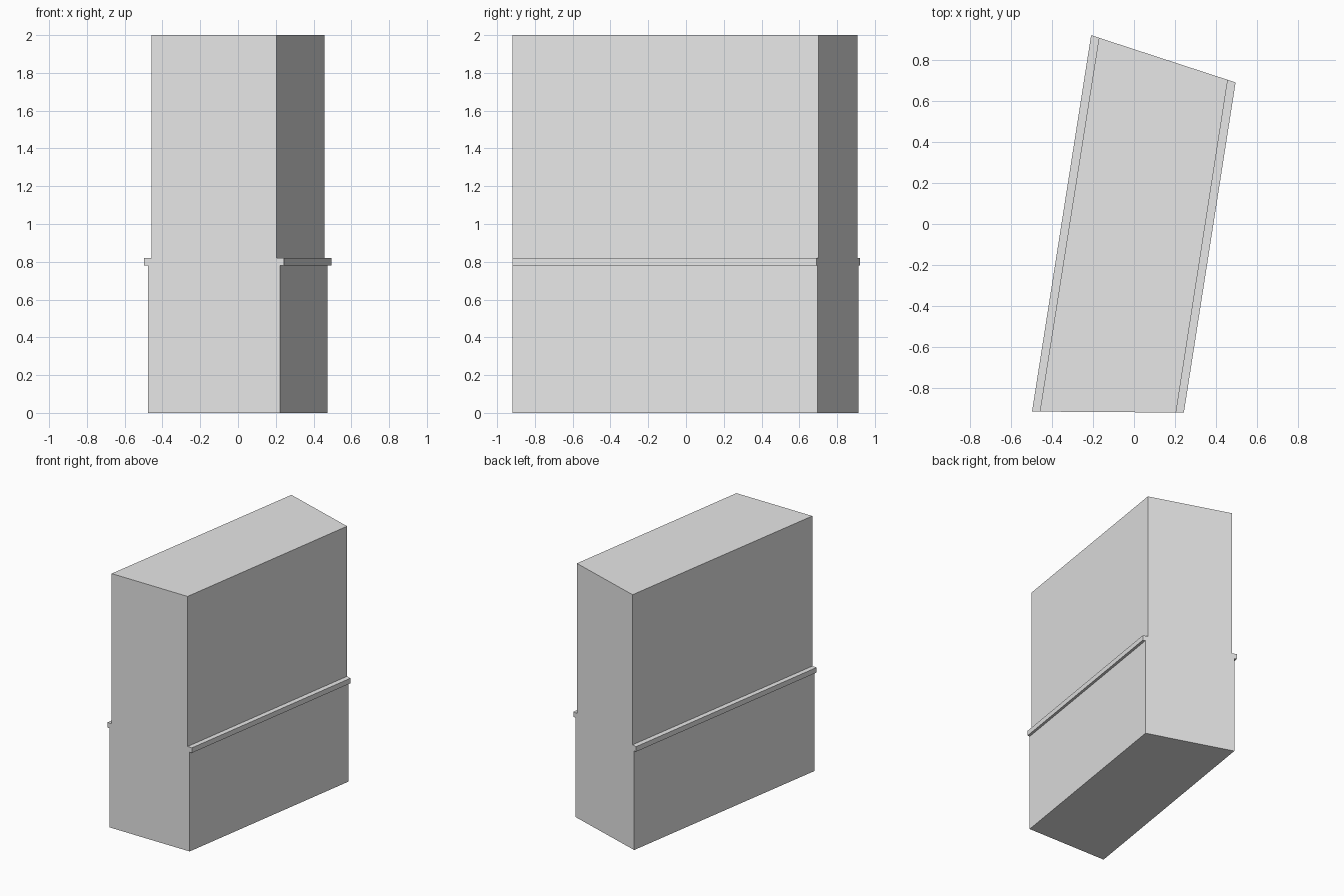
import bpy
import bmesh
from mathutils import Vector

if "Cube" in bpy.data.objects:
    bpy.data.objects.remove(bpy.data.objects["Cube"], do_unlink=True)

# Plain pale wall colour
wall = bpy.data.materials.new("pale_grey_wall")
wall.use_nodes = True
wall.diffuse_color = (0.8, 0.8, 0.8, 1)
wall.node_tree.nodes["Principled BSDF"].inputs["Base Color"].default_value = (0.8, 0.8, 0.8, 1)

# Widest footprint, reached by the side ledges
FRONT = (Vector((-0.497, -0.914)), Vector((0.243, -0.919)))
BACK = (Vector((0.495, 0.69)), Vector((-0.209, 0.92)))


def shortened(edge, inset):
    """Pull both ends of an end wall inward, measured along x."""
    a, b = edge
    step = (b - a) * (inset / abs(b.x - a.x))
    return [a + step, b - step]


def footprint(inset):
    return shortened(FRONT, inset) + shortened(BACK, inset)


# Block with a ledge on both long sides: (height, side inset) for each level
levels = [(0, 0.02), (0.78, 0.02), (0.78, 0), (0.82, 0), (0.82, 0.038), (2, 0.038)]
bm = bmesh.new()
rings = [[bm.verts.new((p.x, p.y, z)) for p in footprint(inset)]
         for z, inset in levels]

bm.faces.new(rings[0])
bm.faces.new(rings[-1])

# Long side walls and ledge steps
for low, high in zip(rings, rings[1:]):
    for i, j in ((1, 2), (3, 0)):
        bm.faces.new((low[i], low[j], high[j], high[i]))

# Flat end walls, each a single face following the stepped silhouette
for i, j in ((0, 1), (2, 3)):
    bm.faces.new([r[i] for r in rings] + [r[j] for r in reversed(rings)])

bmesh.ops.recalc_face_normals(bm, faces=bm.faces)
mesh = bpy.data.meshes.new("building_block")
bm.to_mesh(mesh)
bm.free()
mesh.materials.append(wall)
block = bpy.data.objects.new("building_block", mesh)
bpy.context.collection.objects.link(block)
